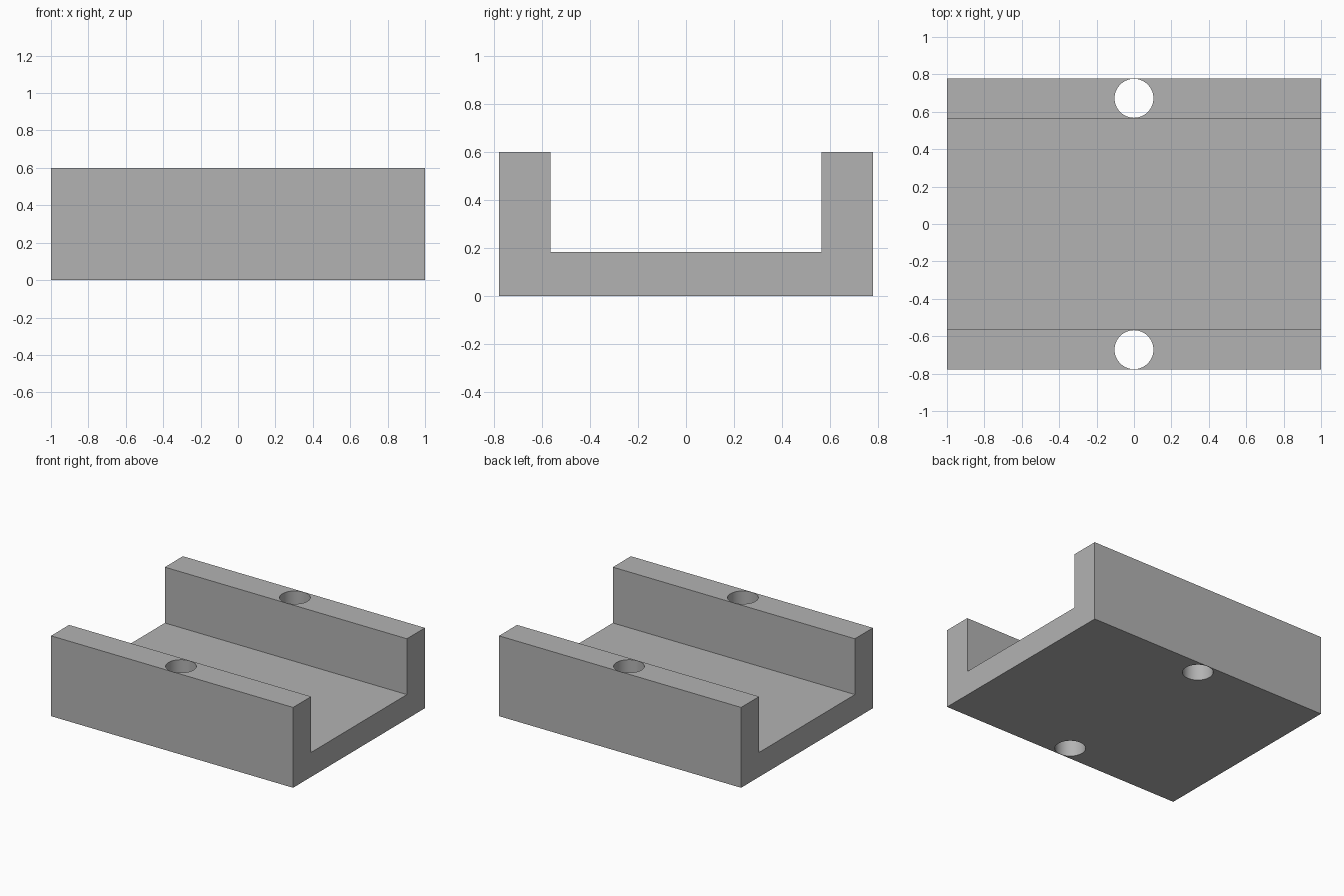
import bpy, bmesh

cube = bpy.data.objects.get("Cube")
if cube:
    bpy.data.objects.remove(cube, do_unlink=True)

HALF_X, HALF_Y, HEIGHT = 1.0, 0.778, 0.6
INNER_Y, FLOOR_Z = 0.565, 0.183
HOLE_Y, HOLE_R = 0.672, 0.104

grey = bpy.data.materials.new("plain_grey")
grey.use_nodes = True
colour = (0.45, 0.45, 0.45, 1)
grey.diffuse_color = colour
grey.node_tree.nodes["Principled BSDF"].inputs["Base Color"].default_value = colour


def add_object(name, bm):
    bmesh.ops.recalc_face_normals(bm, faces=bm.faces)
    mesh = bpy.data.meshes.new(name)
    bm.to_mesh(mesh)
    bm.free()
    obj = bpy.data.objects.new(name, mesh)
    mesh.materials.append(grey)
    bpy.context.collection.objects.link(obj)
    return obj


# Channel block: U-shaped profile extruded along x
half = [(HALF_Y, 0), (HALF_Y, HEIGHT), (INNER_Y, HEIGHT), (INNER_Y, FLOOR_Z)]
profile = half + [(-y, z) for y, z in reversed(half)]
bm = bmesh.new()
face = bm.faces.new([bm.verts.new((-HALF_X, y, z)) for y, z in profile])
ext = bmesh.ops.extrude_face_region(bm, geom=[face])
moved = [v for v in ext["geom"] if isinstance(v, bmesh.types.BMVert)]
bmesh.ops.translate(bm, verts=moved, vec=(2 * HALF_X, 0, 0))
block = add_object("channel_block", bm)

# Vertical through holes, one in each side wall
for side, name in ((-1, "front_hole_cutter"), (1, "back_hole_cutter")):
    bm = bmesh.new()
    bmesh.ops.create_cone(bm, cap_ends=True, segments=64, radius1=HOLE_R,
                          radius2=HOLE_R, depth=2 * HEIGHT)
    bmesh.ops.translate(bm, verts=bm.verts, vec=(0, side * HOLE_Y, HEIGHT / 2))
    cutter = add_object(name, bm)
    mod = block.modifiers.new(name, 'BOOLEAN')
    mod.operation = 'DIFFERENCE'
    mod.solver = 'EXACT'
    mod.object = cutter
    bpy.context.view_layer.objects.active = block
    bpy.ops.object.modifier_apply(modifier=name)
    bpy.data.objects.remove(cutter, do_unlink=True)

# Smooth hole walls, sharp block edges
bpy.ops.object.select_all(action='DESELECT')
block.select_set(True)
bpy.context.view_layer.objects.active = block
bpy.ops.object.shade_smooth_by_angle(angle=0.52)
